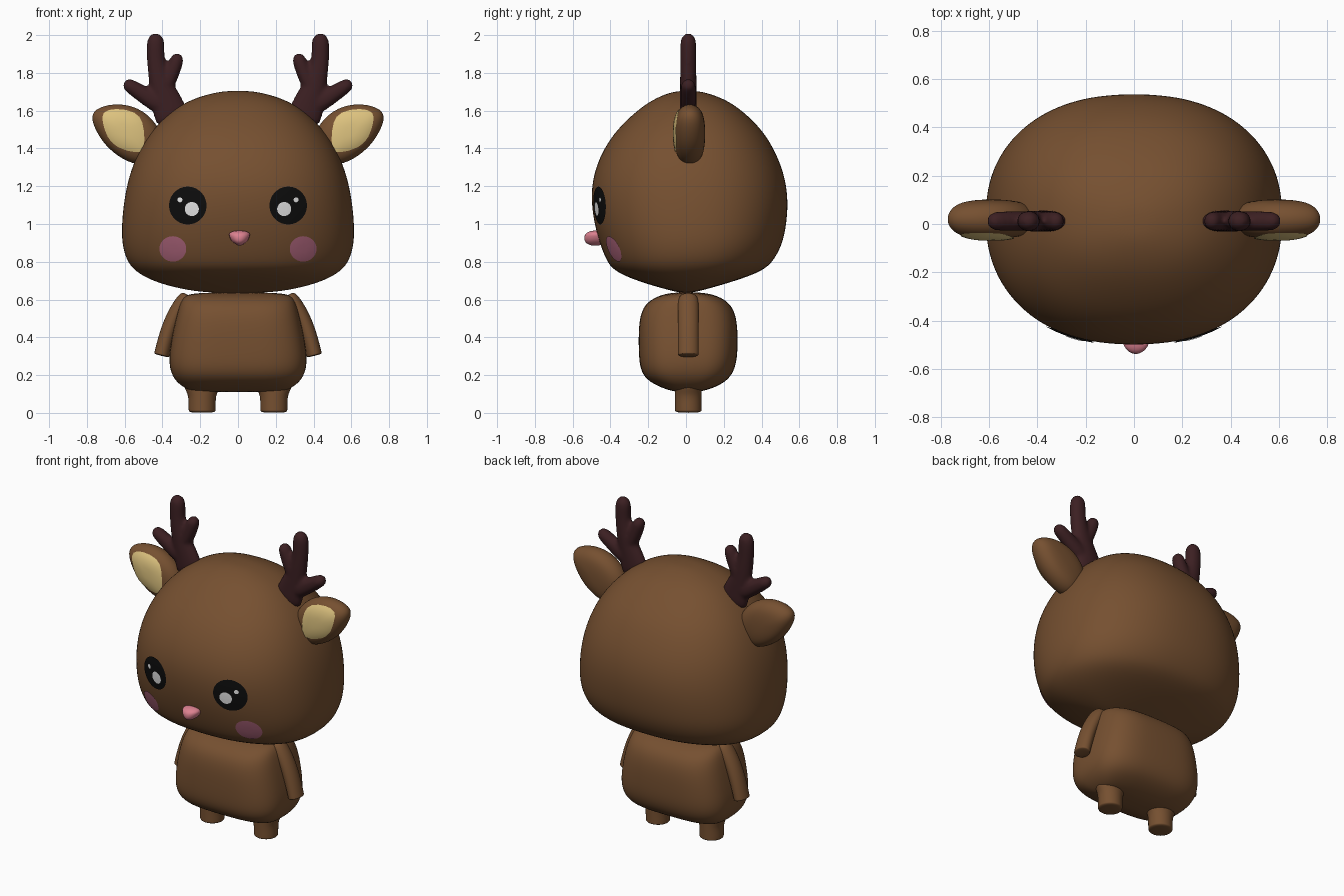
import bpy, bmesh, math
from mathutils import Vector
from mathutils.bvhtree import BVHTree

cube = bpy.data.objects.get("Cube")
if cube:
    bpy.data.objects.remove(cube, do_unlink=True)


def material(name, color):
    m = bpy.data.materials.new(name)
    m.use_nodes = True
    m.diffuse_color = (*color, 1)
    bsdf = m.node_tree.nodes["Principled BSDF"]
    bsdf.inputs["Base Color"].default_value = (*color, 1)
    bsdf.inputs["Roughness"].default_value = 0.8
    return m


BROWN = material("brown fur", (0.18, 0.08, 0.03))
ANTLER = material("dark antler", (0.045, 0.014, 0.016))
CREAM = material("cream", (0.72, 0.54, 0.21))
BLACK = material("black", (0.004, 0.004, 0.004))
WHITE = material("white", (0.8, 0.8, 0.8))
BLUSH = material("blush", (0.42, 0.13, 0.2))
PINK = material("nose pink", (0.72, 0.22, 0.28))


def finish(name, bm, mat, levels=2, mirror=False, fuse=False):
    """Turn a bmesh into a smooth object with its modifiers."""
    mesh = bpy.data.meshes.new(name)
    bm.to_mesh(mesh)
    bm.free()
    mesh.materials.append(mat)
    for p in mesh.polygons:
        p.use_smooth = True
    ob = bpy.data.objects.new(name, mesh)
    bpy.context.collection.objects.link(ob)
    if levels:
        sub = ob.modifiers.new("Smooth surface", 'SUBSURF')
        sub.levels = sub.render_levels = levels
    if fuse:
        rem = ob.modifiers.new("Fuse", 'REMESH')
        rem.mode, rem.voxel_size, rem.use_smooth_shade = 'VOXEL', 0.012, True
        soft = ob.modifiers.new("Soften", 'SMOOTH')
        soft.iterations = 4
    if mirror:
        ob.modifiers.new("Mirror", 'MIRROR').use_mirror_merge = False
    return ob


def loft(bm, rings):
    """Skin a list of point rings and cap both ends."""
    rows = [[bm.verts.new(p) for p in ring] for ring in rings]
    n = len(rows[0])
    faces = [bm.faces.new((a[i], a[(i + 1) % n], b[(i + 1) % n], b[i]))
             for a, b in zip(rows, rows[1:]) for i in range(n)]
    faces += [bm.faces.new(rows[0][::-1]), bm.faces.new(rows[-1])]
    bmesh.ops.recalc_face_normals(bm, faces=faces)


def power(v, e):
    return math.copysign(abs(v) ** e, v)


def rounded_form(name, rows, n, mat):
    """Stack superellipse sections given as height, half width, front, back."""
    rings = []
    for z, rx, front, back in rows:
        cy, ry = (front + back) / 2, (back - front) / 2
        angles = [math.tau * i / 32 for i in range(32)]
        rings.append([(rx * power(math.cos(t), 2 / n),
                       cy + ry * power(math.sin(t), 2 / n), z) for t in angles])
    bm = bmesh.new()
    loft(bm, rings)
    return finish(name, bm, mat)


def tube(bm, path, y_cap, y=0.012, round_end=True):
    """Tube along x, z, radius points in the vertical plane."""
    pts = [Vector((x, y, z)) for x, z, r in path]
    radii = [r for x, z, r in path]
    dirs = [(pts[min(i + 1, len(pts) - 1)] - pts[max(i - 1, 0)]).normalized()
            for i in range(len(pts))]
    end, d, r = pts[-1], dirs[-1], radii[-1]
    tips = ((0.6, 0.8), (1, 0.35)) if round_end else ((0.08, 1), (0.2, 0.8))
    for along, size in tips:
        pts.append(end + d * r * along)
        dirs.append(d)
        radii.append(r * size)
    rings = []
    for p, d, r in zip(pts, dirs, radii):
        side = Vector((d.z, 0, -d.x))
        depth = Vector((0, y_cap * min(1, r / radii[len(path) - 1]), 0))
        rings.append([p + side * r * math.cos(math.tau * i / 14)
                      + depth * math.sin(math.tau * i / 14) for i in range(14)])
    loft(bm, rings)


# Head and body
head = rounded_form("head", [
    (0.635, 0.16, -0.03, 0.03), (0.655, 0.30, -0.11, 0.11),
    (0.695, 0.45, -0.25, 0.25), (0.75, 0.55, -0.385, 0.41),
    (0.81, 0.595, -0.425, 0.47), (0.9, 0.618, -0.46, 0.515),
    (1.0, 0.618, -0.487, 0.534), (1.1, 0.609, -0.502, 0.542),
    (1.2, 0.592, -0.502, 0.535), (1.3, 0.564, -0.48, 0.51),
    (1.4, 0.52, -0.436, 0.466), (1.5, 0.455, -0.368, 0.404),
    (1.6, 0.352, -0.262, 0.3), (1.66, 0.25, -0.175, 0.21),
    (1.695, 0.13, -0.09, 0.11), (1.705, 0.05, -0.03, 0.05)], 2.3, BROWN)
rounded_form("body", [
    (0.11, 0.22, -0.05, 0.06), (0.125, 0.275, -0.11, 0.13),
    (0.165, 0.33, -0.2, 0.215), (0.22, 0.36, -0.24, 0.255),
    (0.29, 0.367, -0.25, 0.272), (0.38, 0.355, -0.252, 0.275),
    (0.48, 0.335, -0.25, 0.272), (0.56, 0.315, -0.23, 0.25),
    (0.61, 0.295, -0.175, 0.195), (0.64, 0.25, -0.08, 0.1)], 3.2, BROWN)

# Arms and legs
bm = bmesh.new()
tube(bm, [(0.265, 0.625, 0.03), (0.285, 0.6, 0.042), (0.335, 0.52, 0.043),
          (0.375, 0.42, 0.043), (0.403, 0.31, 0.042)], 0.057, round_end=False)
finish("arms", bm, BROWN, mirror=True)
bm = bmesh.new()
tube(bm, [(0.19, 0.17, 0.11), (0.19, 0.12, 0.09), (0.19, 0.09, 0.074),
          (0.19, 0.03, 0.074), (0.19, 0.015, 0.073)], 0.072, round_end=False)
finish("legs", bm, BROWN, mirror=True)

# Antlers: a trunk and two tines fused together
bm = bmesh.new()
tube(bm, [(0.34, 1.52, 0.1), (0.365, 1.62, 0.09), (0.4, 1.71, 0.07),
          (0.425, 1.8, 0.054), (0.437, 1.88, 0.048), (0.436, 1.96, 0.05)], 0.045)
tube(bm, [(0.41, 1.69, 0.05), (0.36, 1.77, 0.042), (0.325, 1.865, 0.04)], 0.042)
tube(bm, [(0.38, 1.61, 0.055), (0.47, 1.665, 0.05), (0.57, 1.73, 0.04)], 0.042)
finish("antlers", bm, ANTLER, mirror=True, fuse=True)

# Ears: a cushion grown from the outline
outline = [(0.785, 1.575), (0.745, 1.62), (0.63, 1.645), (0.5, 1.61), (0.4, 1.5),
           (0.4, 1.38), (0.48, 1.305), (0.58, 1.32), (0.69, 1.395), (0.755, 1.49)]
rings = []
for k in range(-4, 5):
    t = k * math.pi / 8.4
    s = math.cos(t) ** 0.6
    rings.append([(0.59 + (x - 0.59) * s, 0.02 + 0.082 * math.sin(t),
                   1.48 + (z - 1.48) * s) for x, z in outline])
bm = bmesh.new()
loft(bm, rings)
ears = finish("ears", bm, BROWN, mirror=True)


# Thin plates laid on the surface of another part
bpy.context.view_layer.update()
graph = bpy.context.evaluated_depsgraph_get()
head_tree = BVHTree.FromObject(head, graph)
ear_tree = BVHTree.FromObject(ears, graph)


def plate(name, tree, shape, mat, lift):
    n = len(shape)
    cx, cz = (sum(p[k] for p in shape) / n for k in (0, 1))

    def drop(x, z):
        hit, normal, _, _ = tree.ray_cast(Vector((x, -2, z)), Vector((0, 1, 0)))
        if hit is None:
            return Vector((x, 0.02, z))
        return hit + Vector((0, -lift, 0)) if normal.y > -0.3 else hit + normal * lift

    bm = bmesh.new()
    rows = [[bm.verts.new(drop(cx + (x - cx) * s, cz + (z - cz) * s))
             for x, z in shape] for s in (0.3, 0.6, 0.85, 1)]
    bm.faces.new(rows[0])
    for a, b in zip(rows, rows[1:]):
        for i in range(n):
            j = (i + 1) % n
            bm.faces.new((a[i], b[i], b[j], a[j]))
    return finish(name, bm, mat, levels=1, mirror=True)


def oval(x, z, rx, rz):
    return [(x + rx * math.cos(math.tau * i / 28), z + rz * math.sin(math.tau * i / 28))
            for i in range(28)]


plate("inner_ears", ear_tree, [
    (0.495, 1.45), (0.5, 1.39), (0.53, 1.375), (0.64, 1.405), (0.69, 1.46),
    (0.715, 1.54), (0.72, 1.59), (0.65, 1.61), (0.54, 1.59), (0.505, 1.54)], CREAM, 0.009)
plate("eyes", head_tree, oval(0.264, 1.098, 0.099, 0.1), BLACK, 0.006)
plate("eye_shines", head_tree, oval(0.242, 1.08, 0.037, 0.037), WHITE, 0.0095)
plate("eye_sparkles", head_tree, oval(0.304, 1.128, 0.013, 0.013), WHITE, 0.0095)
plate("cheeks", head_tree, oval(0.343, 0.87, 0.071, 0.067), BLUSH, 0.005)

# Nose: a ball narrowed toward the bottom
bm = bmesh.new()
bmesh.ops.create_uvsphere(bm, u_segments=24, v_segments=16, radius=1)
for v in bm.verts:
    x, y, z = v.co
    v.co = (0.008 + 0.05 * x * (1 + 0.5 * z), -0.48 + 0.058 * y, 0.925 + 0.04 * power(z, 0.8))
finish("nose", bm, PINK, levels=0)
